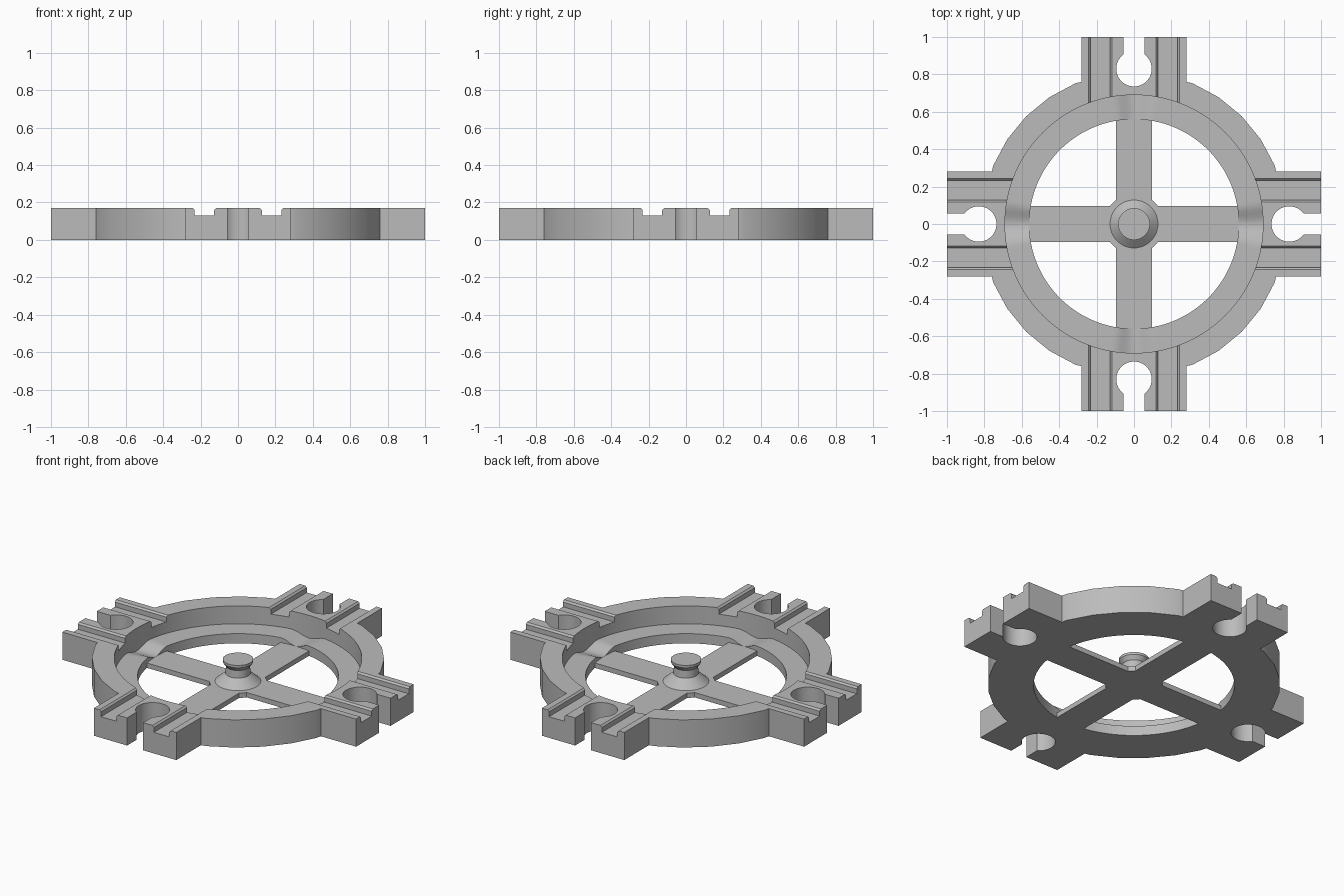
import bpy, bmesh, math
from math import sin, cos, pi, radians, asin

cube = bpy.data.objects.get("Cube")
if cube:
    bpy.data.objects.remove(cube)

grey = bpy.data.materials.new("plain grey")
grey.use_nodes = True
COLOUR = (0.5, 0.5, 0.5, 1)
grey.diffuse_color = COLOUR
grey.node_tree.nodes["Principled BSDF"].inputs["Base Color"].default_value = COLOUR

HEIGHT, SPOKE_Z, LEDGE_Z = 0.17, 0.03, 0.06
WELL_R, HOLE_R, OUTER_R = 0.69, 0.56, 0.815
SEGS = 216            # steps round the well
SPOKE_STEPS = 6       # steps on each side of a spoke centre line


def polar(r, a, z=0.0):
    return (r * cos(a), r * sin(a), z)


def turn(p, quarter):
    c, s = ((1, 0), (0, 1), (-1, 0), (0, -1))[quarter]
    return (p[0] * c - p[1] * s, p[0] * s + p[1] * c)


def finish(bm, name):
    bmesh.ops.remove_doubles(bm, verts=bm.verts, dist=1e-5)
    bmesh.ops.recalc_face_normals(bm, faces=bm.faces)
    mesh = bpy.data.meshes.new(name)
    bm.to_mesh(mesh)
    bm.free()
    mesh.materials.append(grey)
    obj = bpy.data.objects.new(name, mesh)
    bpy.context.collection.objects.link(obj)
    return obj


def add_prism(bm, bottom, offset):
    """Closed solid swept from a flat outline along an offset."""
    low = [bm.verts.new(p) for p in bottom]
    high = [bm.verts.new([a + b for a, b in zip(p, offset)]) for p in bottom]
    bm.faces.new(low)
    bm.faces.new(high)
    for i in range(len(low)):
        j = (i + 1) % len(low)
        bm.faces.new((low[i], low[j], high[j], high[i]))


def add_rings(bm, rings):
    """Closed solid from a stack of matching rings."""
    loops = [[bm.verts.new(p) for p in ring] for ring in rings]
    for a, b in zip(loops, loops[1:]):
        for i in range(len(a)):
            j = (i + 1) % len(a)
            bm.faces.new((a[i], a[j], b[j], b[i]))
    bm.faces.new(loops[0])
    bm.faces.new(loops[-1])


def cut(target, cutter):
    cutter.hide_render = True
    mod = target.modifiers.new("cut", "BOOLEAN")
    mod.operation, mod.solver, mod.object = "DIFFERENCE", "EXACT", cutter
    bpy.context.view_layer.objects.active = target
    bpy.ops.object.modifier_apply(modifier=mod.name)
    bpy.data.objects.remove(cutter)


def smooth(obj):
    bpy.ops.object.select_all(action="DESELECT")
    obj.select_set(True)
    bpy.context.view_layer.objects.active = obj
    bpy.ops.object.shade_smooth_by_angle(angle=radians(30))


# Outline of one quarter: arm with keyhole slot, then the faceted rim
ARM, SLOT, KEY_R, KEY_X = 0.28, 0.055, 0.095, 0.83
arm_root = math.sqrt(0.81 ** 2 - ARM ** 2)
mouth = asin(SLOT / KEY_R)
key = []
for i in range(25):
    a = -mouth - (2 * pi - 2 * mouth) * i / 24
    x, y, _ = polar(KEY_R, a)
    key.append((KEY_X + x, y))
quarter = [(arm_root, -ARM), (1, -ARM), (1, -SLOT)] + key
quarter += [(1, SLOT), (1, ARM), (arm_root, ARM)]
quarter += [polar(OUTER_R, 2 * pi * i / 32)[:2] for i in range(2, 7)]

bm = bmesh.new()
outline = [(*turn(p, q), 0) for q in range(4) for p in quarter]
add_prism(bm, outline, (0, 0, HEIGHT))
frame = finish(bm, "turntable_frame")


# Round well, with its ledge dipping smoothly at each spoke
def ledge_height(i):
    steps = (i + SEGS // 8) % (SEGS // 4) - SEGS // 8
    t = min(1, abs(steps) / SPOKE_STEPS)
    return SPOKE_Z + (LEDGE_Z - SPOKE_Z) * sin(t * pi / 2) ** 2


def ring(r, height):
    return [polar(r, 2 * pi * i / SEGS, height(i)) for i in range(SEGS)]


bm = bmesh.new()
add_rings(bm, [ring(WELL_R, lambda i: 0.3), ring(WELL_R, ledge_height),
               ring(HOLE_R, ledge_height), ring(HOLE_R, lambda i: SPOKE_Z)])
cut(frame, finish(bm, "well_cutter"))

# Four openings between the spokes, rounded round the hub
HUB_R = 0.16
spoke_half = HOLE_R * sin(2 * pi * SPOKE_STEPS / SEGS)
hub_a = asin(spoke_half / HUB_R)
opening = [polar(HOLE_R, 2 * pi * i / SEGS)
           for i in range(SPOKE_STEPS, SEGS // 4 - SPOKE_STEPS + 1)]
opening += [polar(HUB_R, pi / 2 - hub_a - (pi / 2 - 2 * hub_a) * i / 4)
            for i in range(5)]
bm = bmesh.new()
for q in range(4):
    add_prism(bm, [(*turn(p, q), -0.1) for p in opening], (0, 0, 0.3))
cut(frame, finish(bm, "opening_cutter"))

# Pair of bevelled track grooves along each arm
groove = [(0.128, 0.13), (0.232, 0.13), (0.232, 0.16), (0.242, HEIGHT),
          (0.242, 0.2), (0.118, 0.2), (0.118, HEIGHT), (0.128, 0.16)]
bm = bmesh.new()
for q in range(4):
    for side in (-1, 1):
        start = [(*turn((0.6, side * y), q), z) for y, z in groove]
        add_prism(bm, start, (*turn((0.5, 0), q), 0))
cut(frame, finish(bm, "groove_cutter"))
smooth(frame)

# Central pivot: cone, neck and flared cap
profile = [(0.128, 0.025), (0.128, SPOKE_Z), (0.07, 0.08), (0.067, 0.125),
           (0.085, 0.15), (0.085, 0.165)]
bm = bmesh.new()
add_rings(bm, [[polar(r, 2 * pi * i / 48, z) for i in range(48)]
               for r, z in profile])
smooth(finish(bm, "centre_pivot"))
